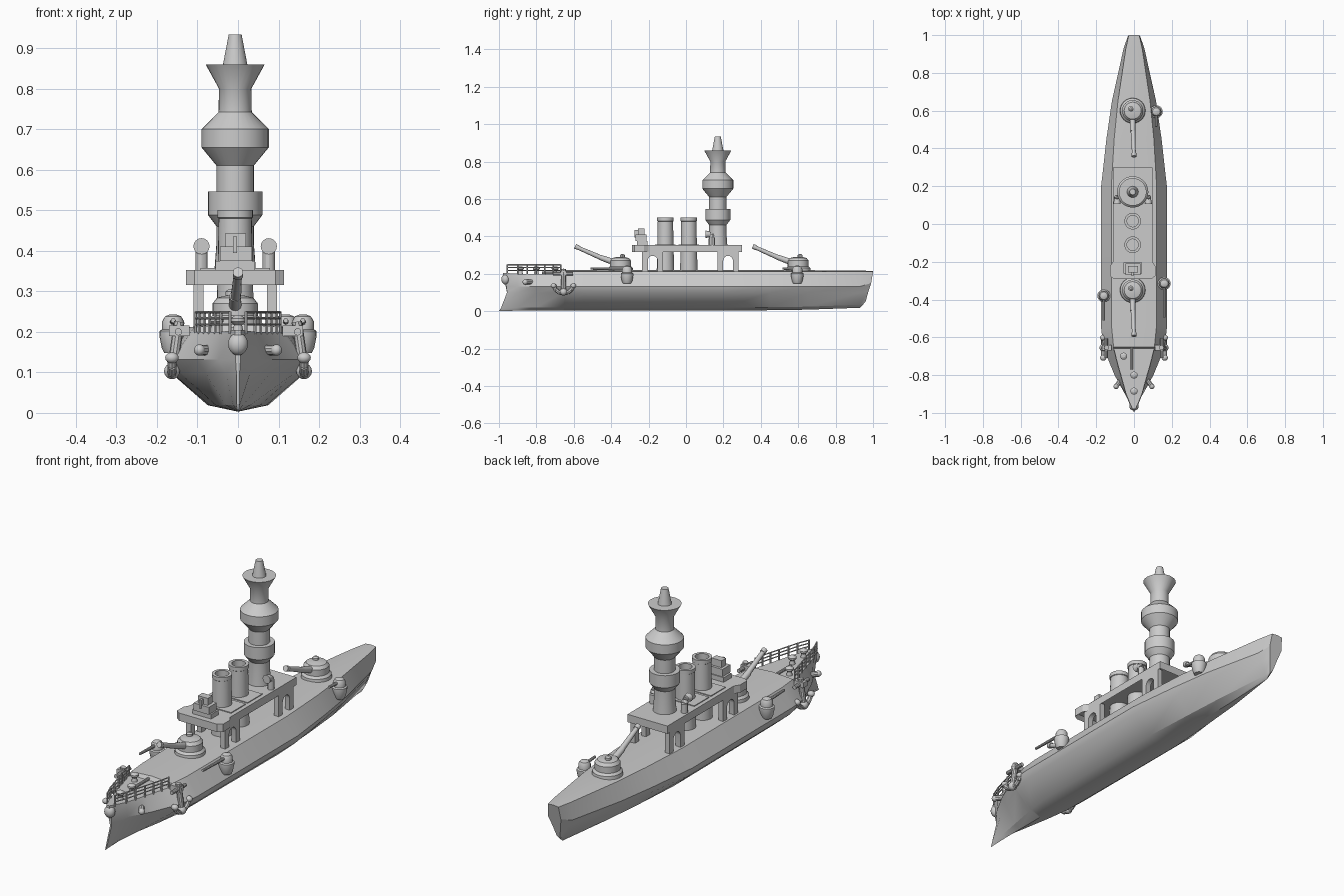
import bpy, bmesh
from math import sin, cos, pi
from mathutils import Vector, Matrix

old = bpy.data.objects.get("Cube")
if old:
    bpy.data.objects.remove(old, do_unlink=True)

grey = bpy.data.materials.new("ship_grey")
grey.use_nodes = True
COLOR = (0.6, 0.6, 0.6, 1)
grey.diffuse_color = COLOR
grey.node_tree.nodes["Principled BSDF"].inputs["Base Color"].default_value = COLOR

CX = -0.007      # centreline of the upper works
DECK = 0.215
PLATFORM = 0.353
parts = []


def finish(name, bm):
    bmesh.ops.recalc_face_normals(bm, faces=bm.faces)
    mesh = bpy.data.meshes.new(name)
    bm.to_mesh(mesh)
    bm.free()
    mesh.materials.append(grey)
    ob = bpy.data.objects.new(name, mesh)
    bpy.context.collection.objects.link(ob)
    parts.append(ob)
    return ob


def loft(bm, rings, caps=True):
    loops = [[bm.verts.new(p) for p in ring] for ring in rings]
    n = len(loops[0])
    for a, b in zip(loops, loops[1:]):
        for i in range(n):
            j = (i + 1) % n
            bm.faces.new((a[i], a[j], b[j], b[i]))
    if caps:
        bm.faces.new(loops[0])
        bm.faces.new(loops[-1])


def lathe(bm, profile, x, y, z=0, seg=24):
    loft(bm, [[(x + r * cos(2 * pi * i / seg), y + r * sin(2 * pi * i / seg), z + h)
               for i in range(seg)] for r, h in profile])


def tube(bm, a, b, r0, r1=None, seg=10):
    a, b = Vector(a), Vector(b)
    rot = (b - a).to_track_quat('Z', 'Y').to_matrix().to_4x4()
    bmesh.ops.create_cone(bm, cap_ends=True, segments=seg, radius1=r0,
                          radius2=r0 if r1 is None else r1, depth=(b - a).length,
                          matrix=Matrix.Translation((a + b) / 2) @ rot)


def path(bm, pts, r, seg=8):
    for a, b in zip(pts, pts[1:]):
        tube(bm, a, b, r, seg=seg)


def box(bm, x0, x1, y0, y1, z0, z1):
    mat = Matrix.Translation(((x0 + x1) / 2, (y0 + y1) / 2, (z0 + z1) / 2))
    bmesh.ops.create_cube(bm, size=1, matrix=mat @ Matrix.Diagonal((x1 - x0, y1 - y0, z1 - z0, 1)))


def ball(bm, c, r, scale=(1, 1, 1)):
    bmesh.ops.create_uvsphere(bm, u_segments=14, v_segments=8, radius=r,
                              matrix=Matrix.Translation(c) @ Matrix.Diagonal((*scale, 1)))


def prism(bm, outline, z0, z1):
    loft(bm, [[(x, y, z) for x, y in outline] for z in (z0, z1)])


# Hull: station = y, bottom, bilge, beam and deck half widths, keel height, deck centre height
stations = [
    (-0.90, 0.012, 0.030, 0.048, 0.042, 0.003, 0.200),
    (-0.80, 0.030, 0.080, 0.103, 0.070, 0.003, 0.200),
    (-0.66, 0.055, 0.140, 0.160, 0.108, 0.003, 0.200),
    (-0.65, 0.056, 0.143, 0.163, 0.108, 0.003, 0.219),
    (-0.55, 0.070, 0.163, 0.174, 0.118, 0.003, 0.219),
    (0.20, 0.075, 0.165, 0.174, 0.120, 0.003, 0.219),
    (0.45, 0.060, 0.130, 0.146, 0.105, 0.005, 0.219),
    (0.65, 0.045, 0.100, 0.117, 0.085, 0.008, 0.219),
    (0.93, 0.010, 0.035, 0.055, 0.043, 0.018, 0.217),
]


def section(ys, half):
    pts = [(x, y, z) for y, (x, z) in zip(ys, half)]
    return pts + [(-x, y, z) for x, y, z in reversed(pts[1:-1])]


rings = [section((-1, -0.99, -0.957, -0.96, -0.98, -0.98),
                 [(0, 0), (0.003, 0.015), (0.004, 0.1), (0.006, 0.13), (0.008, 0.205), (0, 0.205)])]
for y, b, g, w, d, k, top in stations:
    rings.append(section([y] * 6, [(0, k), (b, k + 0.016), (g, 0.098), (w, 0.132), (d, min(top, 0.212)), (0, top)]))
rings.append(section((0.95, 0.96, 0.975, 0.99, 1, 1),
                     [(0, 0.04), (0.008, 0.05), (0.022, 0.105), (0.034, 0.15), (0.028, 0.212), (0, 0.215)]))
bm = bmesh.new()
loft(bm, rings)
finish("hull", bm)

# Bow boss and hawse fittings
bm = bmesh.new()
ball(bm, (0, -0.965, 0.17), 0.028, (0.9, 0.8, 1))
for s in (-1, 1):
    tube(bm, (s * 0.065, -0.82, 0.155), (s * 0.095, -0.86, 0.155), 0.013)
    ball(bm, (s * 0.095, -0.86, 0.155), 0.014)
finish("bow_fittings", bm)

# Foredeck railing
bm = bmesh.new()
edge = [(0.02, -0.955), (0.042, -0.9), (0.056, -0.85), (0.07, -0.8), (0.083, -0.755), (0.095, -0.71), (0.104, -0.67)]
for s in (-1, 1):
    for x, y in edge:
        tube(bm, (s * x, y, 0.195), (s * x, y, 0.25), 0.004, seg=6)
    for z in (0.218, 0.233, 0.248):
        path(bm, [(s * x, y, z) for x, y in edge], 0.003, 6)
finish("bow_railing", bm)

# Foredeck bollards and capstan bar
bm = bmesh.new()
for x, y in ((-0.055, -0.7), (0, -0.8), (0, -0.885)):
    lathe(bm, [(0.014, 0), (0.01, 0.02), (0.019, 0.028), (0.019, 0.036), (0.008, 0.043)], x, y, 0.197, 14)
tube(bm, (-0.012, -0.655, 0.205), (-0.012, -0.77, 0.205), 0.007)
finish("bollards", bm)

# Anchors hung on both bows
for s, side in ((1, "left"), (-1, "right")):
    bm = bmesh.new()
    tube(bm, (s * 0.145, -0.655, 0.225), (s * 0.163, -0.655, 0.1), 0.013)
    tube(bm, (s * 0.147, -0.71, 0.2), (s * 0.147, -0.605, 0.2), 0.009)
    arc = [(s * 0.163, -0.655 + 0.055 * sin(a), 0.15 - 0.055 * cos(a))
           for a in [(-75 + 25 * i) * pi / 180 for i in range(7)]]
    path(bm, arc, 0.011)
    for p in (arc[0], arc[-1]):
        ball(bm, p, 0.017, (1, 0.9, 0.8))
    ball(bm, (s * 0.163, -0.655, 0.103), 0.02)
    box(bm, s * 0.14 - 0.03, s * 0.14 + 0.02, -0.67, -0.64, 0.19, 0.215)
    finish(side + "_anchor", bm)

# Main gun turrets
for name, y in (("front_turret", -0.35), ("rear_turret", 0.6)):
    bm = bmesh.new()
    lathe(bm, [(0.068, 0), (0.066, 0.02), (0.056, 0.03), (0.056, 0.06), (0.045, 0.074), (0.02, 0.08)], CX, y, DECK - 0.005)
    lathe(bm, [(0.014, 0), (0.014, 0.014), (0.006, 0.02)], CX - 0.01, y + 0.01, 0.285, 12)
    tube(bm, (CX, y - 0.02, 0.256), (CX, y - 0.11, 0.288), 0.017, 0.014, 14)
    tube(bm, (CX + 0.002, y - 0.11, 0.288), (CX + 0.007, y - 0.24, 0.345), 0.013, 0.010, 14)
    tube(bm, (CX + 0.007, y - 0.225, 0.339), (CX + 0.007, y - 0.243, 0.347), 0.013, 0.013, 14)
    finish(name, bm)

# Side sponsons with light guns
for name, x, y, length in (("left_sponson", 0.16, -0.315, 0.18), ("right_sponson", -0.16, -0.38, 0.13),
                           ("rear_sponson", 0.118, 0.595, 0.08)):
    bm = bmesh.new()
    lathe(bm, [(0.022, 0.148), (0.028, 0.16), (0.034, 0.19), (0.034, 0.202), (0.027, 0.206),
               (0.027, 0.226), (0.02, 0.238), (0.008, 0.243)], x, y, seg=18)
    tube(bm, (x, y, 0.224), (x, y - length, 0.228), 0.008, 0.006)
    finish(name, bm)

# Raised platform with a hollow underside
bm = bmesh.new()
half = [(0.1, -0.29), (0.121, -0.275), (0.121, -0.225), (0.105, -0.2), (0.105, 0.3)]
outline = [(CX + x, y) for x, y in half] + [(CX - x, y) for x, y in reversed(half)]
prism(bm, outline, 0.316, PLATFORM)
bm.faces.ensure_lookup_table()
under = min(bm.faces, key=lambda f: f.calc_center_median().z)
bmesh.ops.recalc_face_normals(bm, faces=bm.faces)
bmesh.ops.inset_region(bm, faces=[under], thickness=0.014)
bmesh.ops.translate(bm, verts=under.verts, vec=(0, 0, 0.018))
finish("platform", bm)

# Arched supports
bm = bmesh.new()
for y in (-0.178, 0.225):
    for s in (-1, 1):
        w, o, spring = 0.056, 0.026, 0.27
        shape = [(y - o, 0.2), (y - w, 0.2), (y - w, 0.325), (y + w, 0.325), (y + w, 0.2), (y + o, 0.2)]
        shape += [(y + o * cos(a * pi / 8), spring + o * sin(a * pi / 8)) for a in range(9)]
        loft(bm, [[(CX + s * x, py, pz) for py, pz in shape] for x in (0.078, 0.103)])
finish("arch_supports", bm)

# Funnels with square footings
for name, y in (("front_funnel", -0.11), ("rear_funnel", 0.015)):
    bm = bmesh.new()
    lathe(bm, [(0.047, 0.205), (0.043, 0.36), (0.041, 0.48), (0.044, 0.482), (0.044, 0.5),
               (0.03, 0.5), (0.03, 0.42)], CX, y)
    box(bm, CX - 0.086, CX + 0.086, y - 0.055, y + 0.055, PLATFORM - 0.01, PLATFORM + 0.004)
    finish(name, bm)

# Bridge cabin
bm = bmesh.new()
box(bm, -0.055, 0.042, -0.262, -0.205, PLATFORM, 0.375)
box(bm, -0.045, 0.035, -0.27, -0.21, 0.375, 0.41)
box(bm, -0.032, 0.02, -0.256, -0.222, 0.41, 0.443)
box(bm, -0.012, -0.002, -0.275, -0.25, 0.395, 0.435)
finish("bridge", bm)

# Cowl ventilators beside the mast
bm = bmesh.new()
for s in (-1, 1):
    x = CX + s * 0.083
    path(bm, [(x, 0.14, PLATFORM - 0.01), (x, 0.14, 0.395), (x, 0.132, 0.408), (x, 0.118, 0.411)], 0.015, 12)
    tube(bm, (x, 0.128, 0.411), (x, 0.105, 0.411), 0.015, 0.02, 16)
finish("ventilators", bm)

# Mast tower
bm = bmesh.new()
lathe(bm, [(0.052, 0.34), (0.046, 0.42), (0.046, 0.46), (0.067, 0.488), (0.067, 0.546), (0.046, 0.546),
           (0.046, 0.61), (0.083, 0.655), (0.083, 0.7), (0.041, 0.742), (0.04, 0.8), (0.073, 0.86),
           (0.03, 0.86), (0.016, 0.933)], CX, 0.17, seg=28)
finish("mast_tower", bm)

# Smooth shading that keeps the edges sharp
bpy.ops.object.select_all(action='DESELECT')
for ob in parts:
    ob.select_set(True)
bpy.context.view_layer.objects.active = parts[0]
bpy.ops.object.shade_smooth_by_angle(angle=pi / 6)
